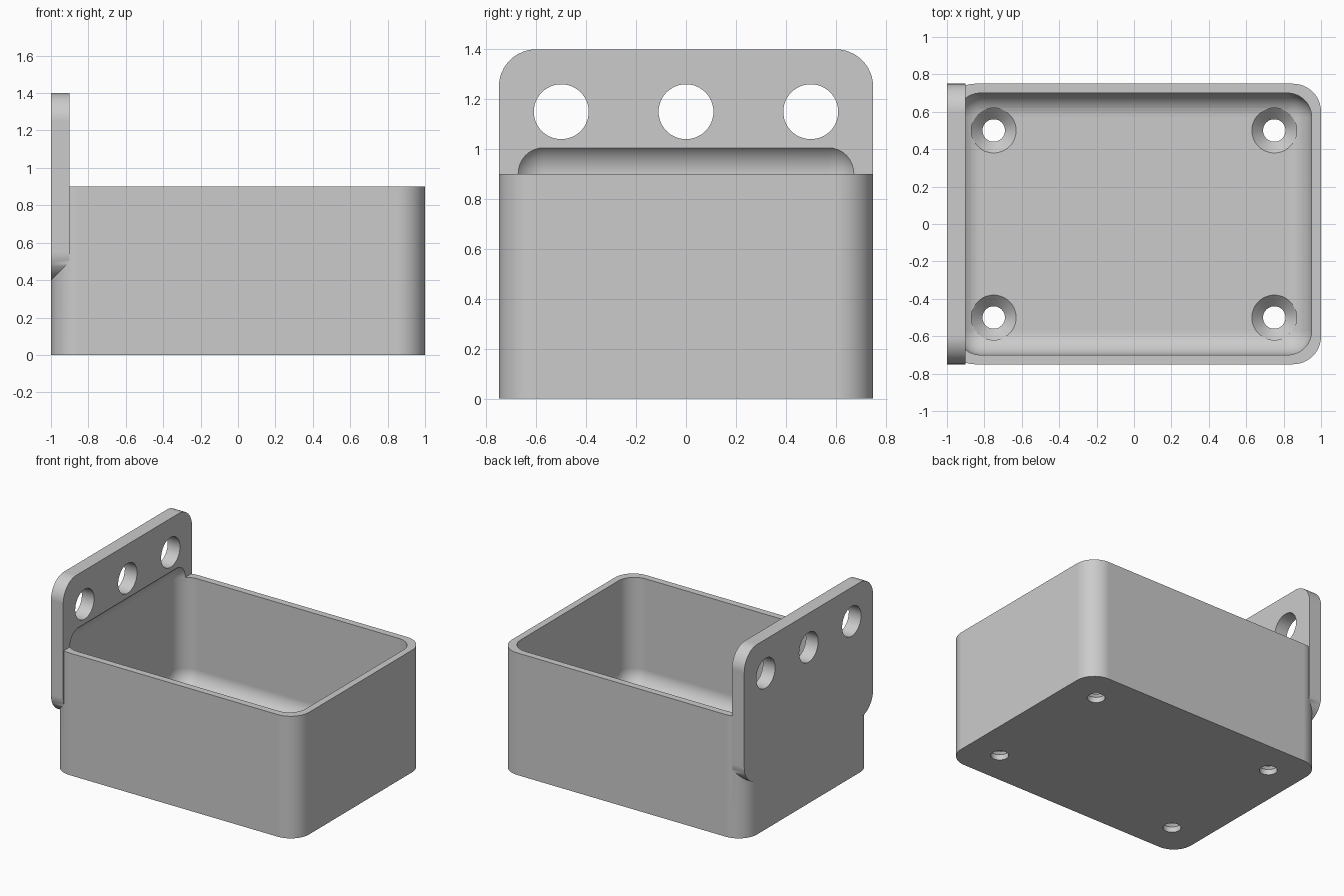
import bpy, bmesh, math
from mathutils import Matrix, Vector

if "Cube" in bpy.data.objects:
    bpy.data.objects.remove(bpy.data.objects["Cube"], do_unlink=True)

grey = bpy.data.materials.new("light_grey")
grey.use_nodes = True
grey.diffuse_color = (0.6, 0.6, 0.6, 1)
grey.node_tree.nodes["Principled BSDF"].inputs["Base Color"].default_value = (0.6, 0.6, 0.6, 1)


def finish(bm, name):
    bmesh.ops.recalc_face_normals(bm, faces=bm.faces)
    mesh = bpy.data.meshes.new(name)
    bm.to_mesh(mesh)
    bm.free()
    mesh.materials.append(grey)
    obj = bpy.data.objects.new(name, mesh)
    bpy.context.scene.collection.objects.link(obj)
    return obj


def rounded_box(name, low, high, radius, axes):
    """Box whose edges running along the given axes are rounded."""
    low, high = Vector(low), Vector(high)
    bm = bmesh.new()
    bmesh.ops.create_cube(bm, size=1)
    bmesh.ops.scale(bm, vec=high - low, verts=bm.verts)
    bmesh.ops.translate(bm, vec=(low + high) / 2, verts=bm.verts)
    edges = [e for e in bm.edges
             if any(abs((e.verts[0].co - e.verts[1].co)[a]) > 0.01 for a in axes)]
    bmesh.ops.bevel(bm, geom=edges, offset=radius, segments=12, profile=0.5, affect='EDGES')
    return finish(bm, name)


def lathe(name, profile, matrix):
    """Closed solid turned about its local z axis."""
    bm = bmesh.new()
    verts = [bm.verts.new((r, 0, z)) for r, z in profile]
    edges = [bm.edges.new(pair) for pair in zip(verts, verts[1:])]
    bmesh.ops.spin(bm, geom=verts + edges, cent=(0, 0, 0), axis=(0, 0, 1),
                   angle=math.tau, steps=48, use_duplicate=False)
    bmesh.ops.remove_doubles(bm, verts=bm.verts, dist=0.0001)
    bm.transform(matrix)
    return finish(bm, name)


def combine(target, tool, operation):
    tool.hide_render = True
    mod = target.modifiers.new(operation.lower(), 'BOOLEAN')
    mod.operation, mod.solver, mod.object = operation, 'EXACT', tool
    bpy.context.view_layer.objects.active = target
    bpy.ops.object.modifier_apply(modifier=mod.name)
    bpy.data.objects.remove(tool, do_unlink=True)


# Outer tray and the upright mounting plate
tray = rounded_box("wall_mount_tray", (-1, -0.75, 0), (1, 0.75, 0.9), 0.15, [2])
plate = rounded_box("mounting_plate", (-1, -0.75, 0.4), (-0.9, 0.75, 1.4), 0.15, [0])
combine(tray, plate, 'UNION')

# Rounded hollow, which also scoops into the plate
hollow = rounded_box("hollow", (-0.95, -0.7, 0.1), (0.95, 0.7, 1.033), 0.13, [0, 1, 2])
combine(tray, hollow, 'DIFFERENCE')

# Round holes through the plate
for y in (-0.5, 0, 0.5):
    place = Matrix.Translation((-0.95, y, 1.15)) @ Matrix.Rotation(math.pi / 2, 4, 'Y')
    hole = lathe("plate_hole", [(0, -0.2), (0.11, -0.2), (0.11, 0.2), (0, 0.2)], place)
    combine(tray, hole, 'DIFFERENCE')

# Countersunk screw holes in the floor
screw = [(0, -0.1), (0.06, -0.1), (0.06, 0.04), (0.12, 0.1), (0.12, 0.2), (0, 0.2)]
for x in (-0.75, 0.75):
    for y in (-0.5, 0.5):
        combine(tray, lathe("screw_hole", screw, Matrix.Translation((x, y, 0))), 'DIFFERENCE')

# Smooth curves, crisp edges
bpy.ops.object.select_all(action='DESELECT')
tray.select_set(True)
bpy.context.view_layer.objects.active = tray
bpy.ops.object.shade_smooth_by_angle(angle=math.radians(30))
weighted = tray.modifiers.new("weighted_normals", 'WEIGHTED_NORMAL')
weighted.keep_sharp = True
